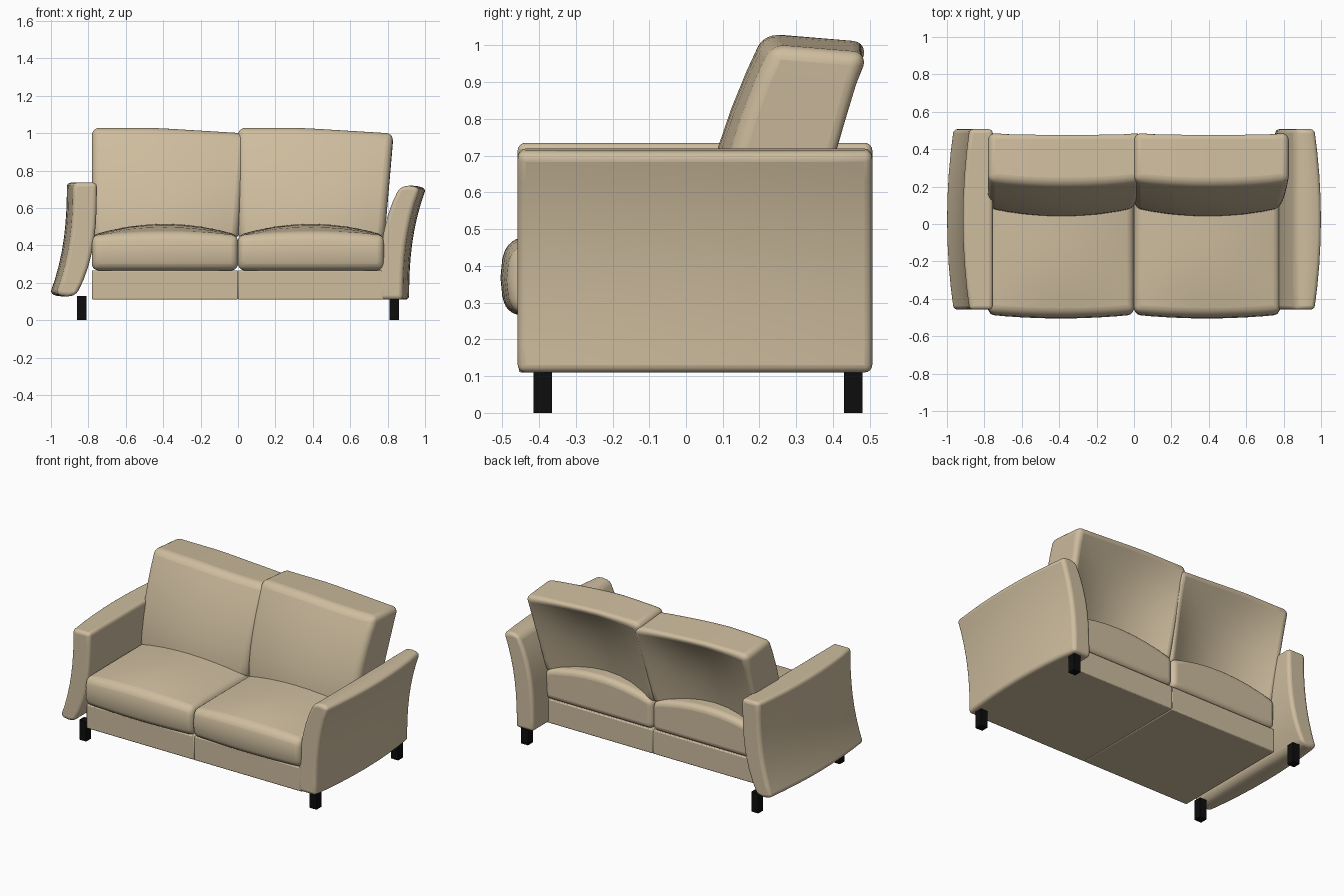
import bpy, bmesh, math
from mathutils import Vector

cube = bpy.data.objects.get("Cube")
if cube:
    bpy.data.objects.remove(cube, do_unlink=True)


def material(name, color):
    mat = bpy.data.materials.new(name)
    mat.use_nodes = True
    mat.diffuse_color = color
    mat.node_tree.nodes["Principled BSDF"].inputs["Base Color"].default_value = color
    return mat


fabric = material("tan upholstery", (0.62, 0.51, 0.345, 1))
black = material("black leg", (0.004, 0.004, 0.004, 1))


def block(name, shape, cells, mat, bevel=0, segments=4):
    """Unit block cut into cells, reshaped by shape(u, v, w), with rounded edges."""
    bm = bmesh.new()
    bmesh.ops.create_cube(bm, size=1)
    bmesh.ops.translate(bm, verts=bm.verts, vec=(0.5, 0.5, 0.5))
    for axis, count in enumerate(cells):
        normal = Vector((0, 0, 0))
        normal[axis] = 1
        for i in range(1, count):
            bmesh.ops.bisect_plane(bm, geom=bm.verts[:] + bm.edges[:] + bm.faces[:],
                                   plane_co=normal * i / count, plane_no=normal)
    for v in bm.verts:
        v.co = shape(*v.co)
    bmesh.ops.recalc_face_normals(bm, faces=bm.faces)
    mesh = bpy.data.meshes.new(name)
    bm.to_mesh(mesh)
    bm.free()
    mesh.materials.append(mat)
    obj = bpy.data.objects.new(name, mesh)
    bpy.context.collection.objects.link(obj)
    if bevel:
        mod = obj.modifiers.new("rounded edges", "BEVEL")
        mod.width = bevel
        mod.segments = segments
        mod.limit_method = "ANGLE"
        mod.angle_limit = math.radians(42)
        bpy.ops.object.select_all(action="DESELECT")
        obj.select_set(True)
        bpy.context.view_layer.objects.active = obj
        bpy.ops.object.shade_smooth_by_angle(angle=math.radians(40))
    return obj


def mix(a, b, t):
    return a + (b - a) * t


def box(x, y, z):
    return lambda u, v, w: Vector((mix(*x, u), mix(*y, v), mix(*z, w)))


def crown(u):
    return 1 - (2 * u - 1) ** 2


# Curved arm: flares outwards to a rounded top, outer face bowed along its depth
def arm(u, v, w):
    inner = 0.755 + 0.105 * w ** 3
    outer = 0.88 + 0.09 * w ** 2.5 + 0.035 * crown(v)
    top = 0.703 + 0.016 * crown(u)
    return Vector((mix(inner, outer, u), mix(-0.458, 0.507, v), mix(0.11, top, w)))


# The other arm is the same piece turned upside down
def turned_arm(u, v, w):
    p = arm(u, v, w)
    return Vector((-p.x, p.y, 0.845 - p.z))


block("left_arm", arm, (4, 8, 8), fabric, 0.022)
block("right_arm", turned_arm, (4, 8, 8), fabric, 0.022)


# Seat cushion with a crowned top and a rounded, slightly bowed front
def seat(u, v, w):
    front = -0.465 - 0.02 * crown(u) - 0.02 * crown(w)
    top = 0.455 + crown(u) * (0.06 - 0.045 * (1 - v) ** 5)
    return Vector((0.781 * u, mix(front, 0.355, v), mix(0.266, top, w)))


# Back cushion: leaning, bulging front, scooped rear, top dropping to one side
def back(u, v, w):
    front = 0.035 + 0.175 * w ** 1.7 + 0.05 * (1 - crown(u)) * (1 - 0.5 * w)
    rear = 0.345 + 0.148 * w - 0.11 * crown(u) * (1 - w ** 3)
    top = 1.031 - 0.022 * v - 0.03 * max(0, u - 0.4) / 0.6
    return Vector(((0.783 + 0.048 * w) * u, mix(front, rear, v), mix(0.43, top, w)))


# Each half: base, seat cushion and back cushion
for side, shift in (("left", 0), ("right", -0.781)):
    base = block(side + "_base", box((0, 0.781), (-0.455, 0.345), (0.11, 0.266)),
                 (1, 1, 1), fabric, 0.006, 2)
    cushion = block(side + "_seat_cushion", seat, (8, 6, 4), fabric, 0.035, 5)
    rest = block(side + "_back_cushion", back, (8, 1, 6), fabric, 0.038, 5)
    for obj in (base, cushion, rest):
        obj.location.x = shift

# Square legs
for side, x in (("left", 0.835), ("right", -0.835)):
    for end, y in (("front", -0.39), ("back", 0.455)):
        block(f"{end}_{side}_leg",
              box((x - 0.025, x + 0.025), (y - 0.025, y + 0.025), (0, 0.13)),
              (1, 1, 1), black)
